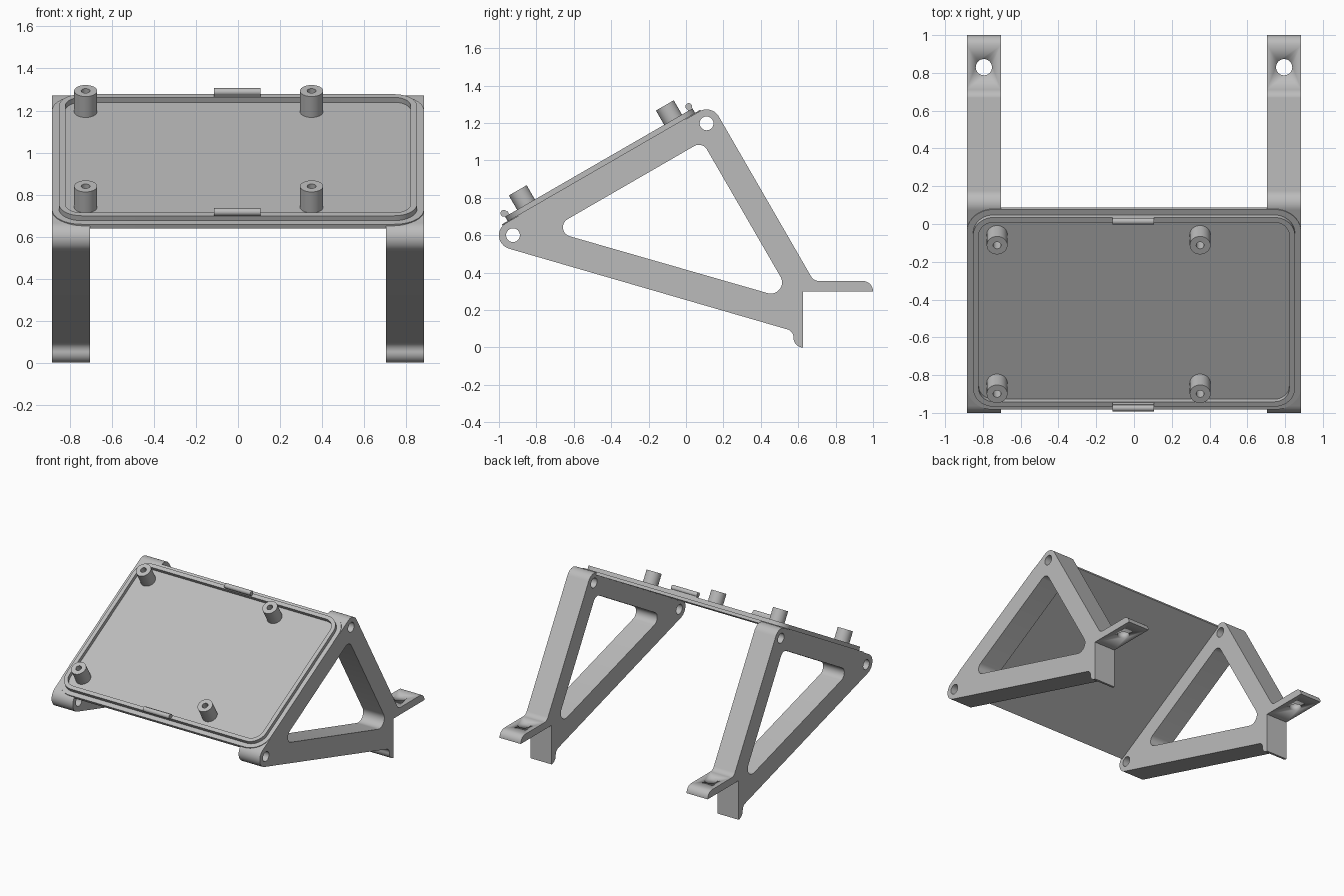
import bpy, bmesh
from math import sin, cos, pi, radians, tan
from mathutils import Matrix, Vector

if "Cube" in bpy.data.objects:
    bpy.data.objects.remove(bpy.data.objects["Cube"])

grey = bpy.data.materials.new("plain grey")
grey.use_nodes = True
grey.diffuse_color = (0.5, 0.5, 0.5, 1)
grey.node_tree.nodes["Principled BSDF"].inputs["Base Color"].default_value = (0.5, 0.5, 0.5, 1)

# Frames: sloped plate (x, up the slope, outward) and leg side profile (y, z, x)
SLOPE = Matrix.Translation((0, -0.925, 0.6)) @ Matrix.Rotation(radians(30), 4, 'X')
SIDE = Matrix(((0, 0, 1, 0), (1, 0, 0, 0), (0, 1, 0, 0), (0, 0, 0, 1)))


def fillet(corners, steps=10):
    """Closed outline from (a, b, radius) corners, rounded with arcs."""
    out = []
    for i, (a, b, r) in enumerate(corners):
        p = Vector((a, b))
        if r == 0:
            out.append(p)
            continue
        d0 = (Vector(corners[i - 1][:2]) - p).normalized()
        d1 = (Vector(corners[(i + 1) % len(corners)][:2]) - p).normalized()
        half = d0.angle(d1) / 2
        centre = p + (d0 + d1).normalized() * r / sin(half)
        start = p + d0 * r / tan(half) - centre
        end = p + d1 * r / tan(half) - centre
        turn = start.angle_signed(end)
        for k in range(steps + 1):
            t = -turn * k / steps
            out.append(centre + Matrix.Rotation(t, 2) @ start)
    return out


def circle(a, b, r, n=32):
    return [Vector((a + r * cos(2 * pi * k / n), b + r * sin(2 * pi * k / n))) for k in range(n)]


def rounded_rect(x, lo, hi, r):
    return fillet([(-x, lo, r), (x, lo, r), (x, hi, r), (-x, hi, r)])


def extrude(name, loops, low, high, frame):
    """Solid from nested outlines; inner outlines become holes."""
    curve = bpy.data.curves.new(name, 'CURVE')
    curve.dimensions = '2D'
    curve.fill_mode = 'BOTH'
    curve.extrude = (high - low) / 2
    for loop in loops:
        spline = curve.splines.new('POLY')
        spline.points.add(len(loop) - 1)
        for point, co in zip(spline.points, loop):
            point.co = (co.x, co.y, 0, 1)
        spline.use_cyclic_u = True
    obj = bpy.data.objects.new(name, curve)
    bpy.context.collection.objects.link(obj)
    bpy.ops.object.select_all(action='DESELECT')
    bpy.context.view_layer.objects.active = obj
    obj.select_set(True)
    bpy.ops.object.convert(target='MESH')
    obj = bpy.context.object
    obj.name = name
    mesh = obj.data
    mesh.transform(frame @ Matrix.Translation((0, 0, (low + high) / 2)))
    bm = bmesh.new()
    bm.from_mesh(mesh)
    bmesh.ops.remove_doubles(bm, verts=bm.verts, dist=0.0001)
    bmesh.ops.recalc_face_normals(bm, faces=bm.faces)
    bm.to_mesh(mesh)
    bm.free()
    mesh.materials.clear()
    mesh.materials.append(grey)
    bpy.ops.object.shade_smooth_by_angle(angle=radians(30))
    return obj


# Triangular legs with a mounting tab and a foot behind
outline = fillet([
    (-1.115, 0.577, 0.075), (0.575, 0.087, 0.045), (0.575, 0, 0.0495), (0.625, 0, 0),
    (0.625, 0.30, 0), (1.0, 0.30, 0), (1.0, 0.355, 0.054), (0.683, 0.355, 0.05),
    (0.1375, 1.3, 0.075)])
window = fillet([(-0.735, 0.627, 0.05), (0.58, 0.249, 0.06), (0.087, 1.1015, 0.05)])
pivots = [circle(-0.925, 0.6, 0.037), circle(0.11, 1.198, 0.037)]
for side, centre in (("left", 0.795), ("right", -0.795)):
    leg = extrude(side + "_leg", [outline, window] + pivots, centre - 0.09, centre + 0.09, SIDE)
    cutter = extrude("tab_hole_cutter", [circle(centre, 0.83, 0.043)], 0.25, 0.42, Matrix())
    cutter.hide_render = True
    bpy.context.view_layer.objects.active = leg
    cut = leg.modifiers.new("tab_hole", 'BOOLEAN')
    cut.object = cutter
    cut.operation = 'DIFFERENCE'
    cut.solver = 'EXACT'
    bpy.ops.object.modifier_apply(modifier=cut.name)
    bpy.data.objects.remove(cutter)

# Sloped base plate with a raised lip
extrude("base_plate", [rounded_rect(0.885, -0.021, 1.203, 0.14)], 0.057, 0.08, SLOPE)
extrude("plate_lip", [rounded_rect(0.852, 0.013, 1.17, 0.11),
                      rounded_rect(0.822, 0.043, 1.14, 0.08)], 0.078, 0.107, SLOPE)

# Hollow standoffs
for end, u in (("lower", 0.142), ("upper", 1.05)):
    for side, x in (("right", -0.725), ("left", 0.35)):
        extrude(f"{end}_{side}_standoff", [circle(x, u, 0.055), circle(x, u, 0.021, 20)],
                0.078, 0.195, SLOPE)

# Snap clips: a tab rising from the lip with a rounded bead on top
CLIP = SLOPE @ SIDE
for end, u, bead in (("lower", 0.026, 0.016), ("upper", 1.157, 1.158)):
    tab = [Vector(p) for p in ((u - 0.013, 0.078), (u + 0.013, 0.078),
                               (u + 0.013, 0.127), (u - 0.013, 0.127))]
    extrude(end + "_clip_tab", [tab], -0.115, 0.106, CLIP)
    extrude(end + "_clip_bead", [circle(bead, 0.126, 0.018, 24)], -0.115, 0.106, CLIP)
